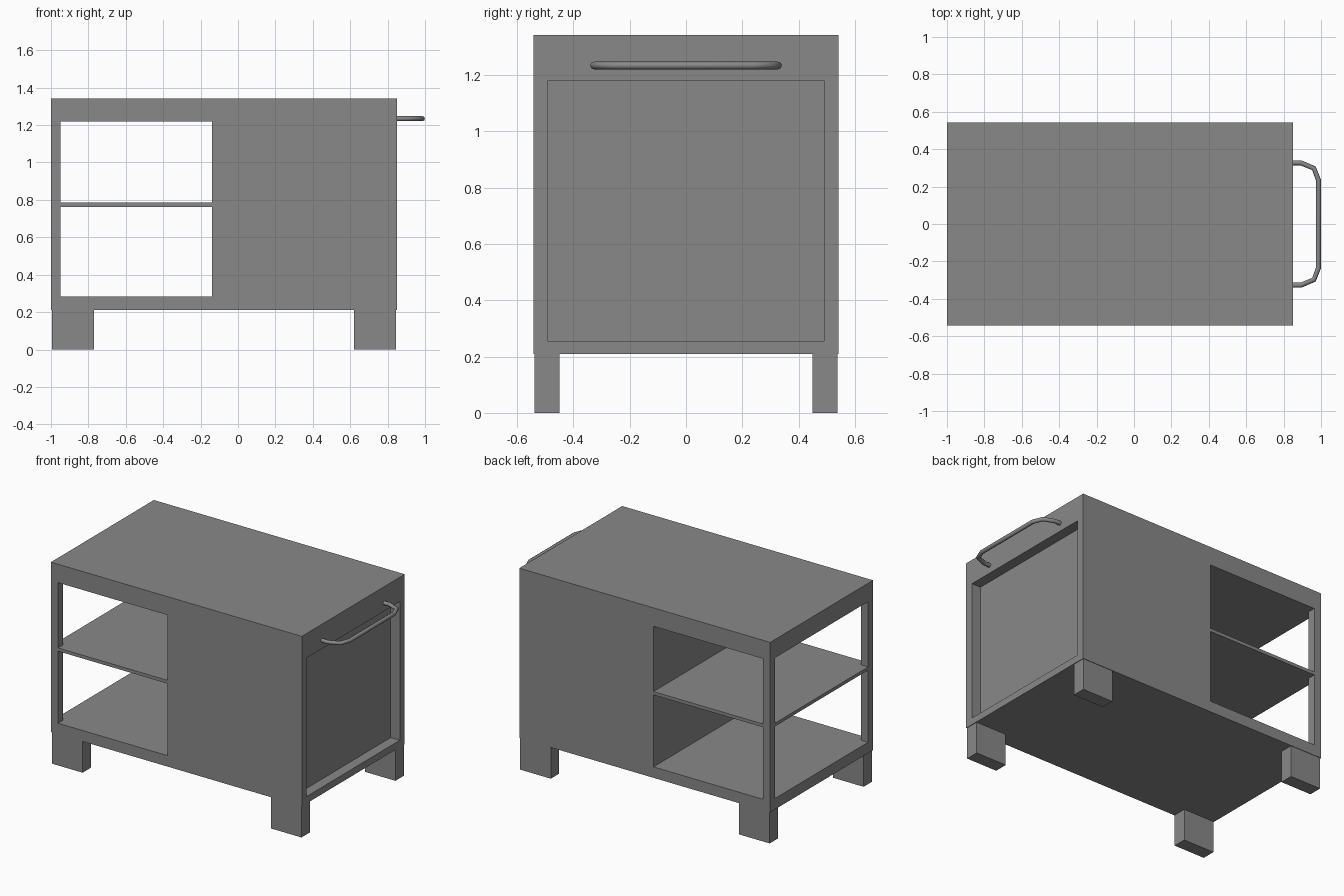
import bpy
import bmesh
from mathutils import Vector

cube = bpy.data.objects.get("Cube")
if cube:
    bpy.data.objects.remove(cube, do_unlink=True)

# One plain grey for everything
grey = bpy.data.materials.new("plain_grey")
grey.use_nodes = True
colour = (0.25, 0.25, 0.25, 1)
grey.diffuse_color = colour
grey.node_tree.nodes["Principled BSDF"].inputs["Base Color"].default_value = colour


def box(name, low, high):
    """Box between two opposite corners."""
    low, high = Vector(low), Vector(high)
    bm = bmesh.new()
    bmesh.ops.create_cube(bm, size=1)
    for v in bm.verts:
        v.co = (low + high) / 2 + v.co * (high - low)
    mesh = bpy.data.meshes.new(name)
    bm.to_mesh(mesh)
    bm.free()
    mesh.materials.append(grey)
    obj = bpy.data.objects.new(name, mesh)
    bpy.context.collection.objects.link(obj)
    return obj


def cut(target, low, high):
    """Subtract a box, then remove the cutter."""
    cutter = box("cutter", low, high)
    cutter.hide_render = True
    mod = target.modifiers.new("cut", "BOOLEAN")
    mod.operation = "DIFFERENCE"
    mod.solver = "EXACT"
    mod.object = cutter
    bpy.context.view_layer.objects.active = target
    bpy.ops.object.modifier_apply(modifier=mod.name)
    bpy.data.objects.remove(cutter, do_unlink=True)


# Cabinet body
left, right, depth = -1.0, 0.85, 0.542
bottom, top = 0.21, 1.343
body = box("cabinet_body", (left, -depth, bottom), (right, depth, top))

# Two shelf bays, open on three sides with corner posts left standing
for low, high in ((0.283, 0.763), (0.785, 1.22)):
    cut(body, (-0.948, -1, low), (-0.14, 1, high))
    cut(body, (-1.2, -0.49, low), (-0.5, 0.49, high))

# Recessed end panel
cut(body, (right - 0.067, -0.49, 0.256), (1.2, 0.49, 1.18))

# Legs
for x, end in ((-0.995, "left"), (0.62, "right")):
    for side, face in ((-1, "front"), (1, "back")):
        y0, y1 = sorted((side * 0.45, side * 0.539))
        box(f"leg_{face}_{end}", (x, y0, 0), (x + 0.226, y1, bottom))

# Towel bar handle, mirrored about the middle
half = [(0.845, 0.327), (0.892, 0.327), (0.962, 0.298), (0.986, 0.236)]
path = half + [(x, -y) for x, y in reversed(half)]
curve = bpy.data.curves.new("handle", "CURVE")
curve.dimensions = "3D"
curve.bevel_depth = 0.0135
curve.bevel_resolution = 2
curve.use_fill_caps = True
spline = curve.splines.new("POLY")
spline.points.add(len(path) - 1)
for point, (x, y) in zip(spline.points, path):
    point.co = (x, y, 1.234, 1)
curve.materials.append(grey)
handle = bpy.data.objects.new("handle", curve)
bpy.context.collection.objects.link(handle)
bpy.ops.object.select_all(action="DESELECT")
handle.select_set(True)
bpy.context.view_layer.objects.active = handle
bpy.ops.object.convert(target="MESH")
bpy.ops.object.shade_smooth_by_angle(angle=0.9)
